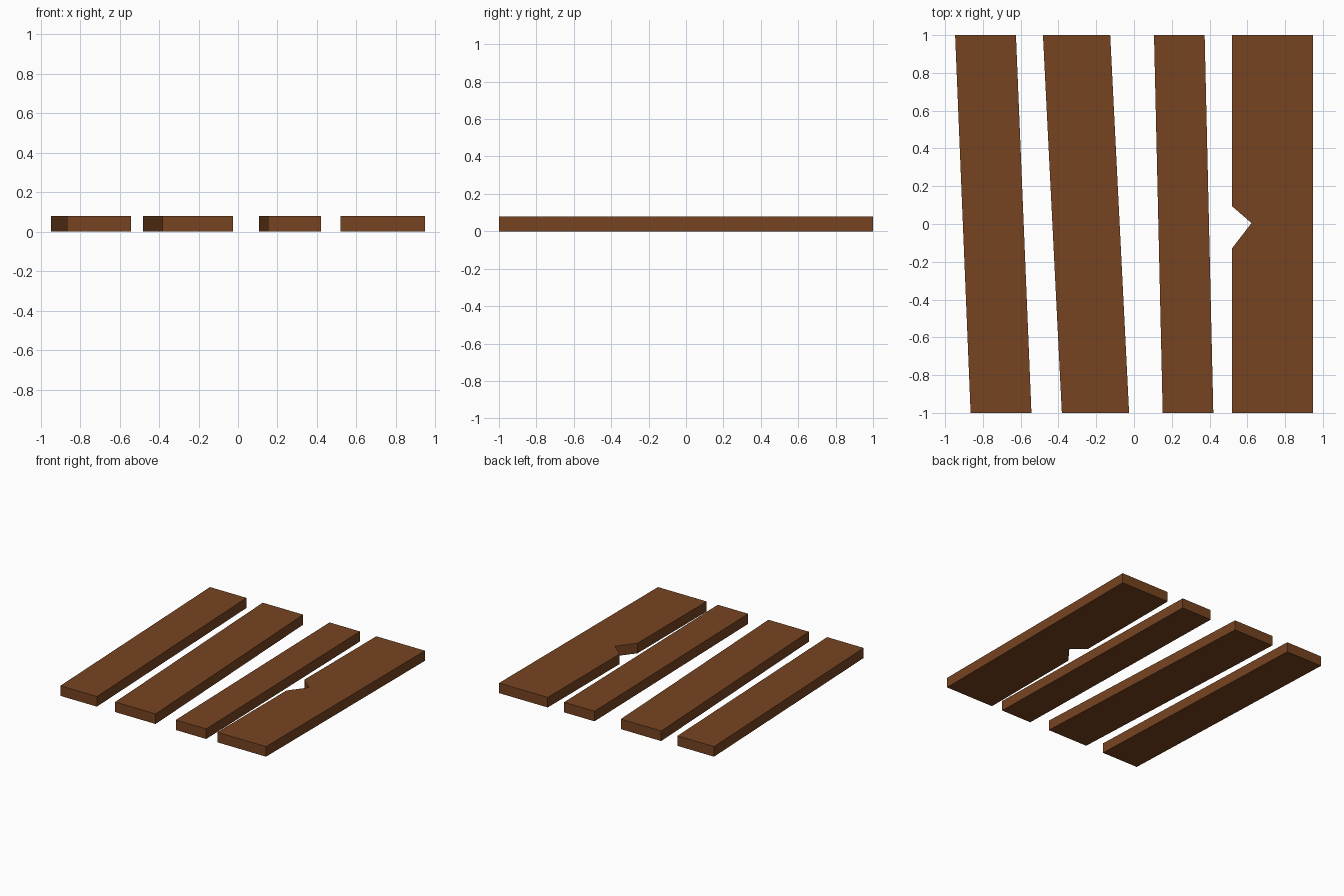
import bpy
import bmesh

if "Cube" in bpy.data.objects:
    bpy.data.objects.remove(bpy.data.objects["Cube"])

THICKNESS = 0.08

wood = bpy.data.materials.new("brown_wood")
wood.diffuse_color = (0.18, 0.057, 0.015, 1.0)
wood.use_nodes = True
wood.node_tree.nodes["Principled BSDF"].inputs["Base Color"].default_value = wood.diffuse_color


def plank(name, outline):
    """Extrude a flat counter-clockwise outline into a plank."""
    bm = bmesh.new()
    base = bm.faces.new([bm.verts.new((x, y, 0)) for x, y in outline])
    top = bmesh.ops.extrude_face_region(bm, geom=[base], use_keep_orig=True)
    for v in top["geom"]:
        if isinstance(v, bmesh.types.BMVert):
            v.co.z = THICKNESS
    bmesh.ops.recalc_face_normals(bm, faces=bm.faces)
    mesh = bpy.data.meshes.new(name)
    bm.to_mesh(mesh)
    bm.free()
    mesh.materials.append(wood)
    obj = bpy.data.objects.new(name, mesh)
    bpy.context.collection.objects.link(obj)


# Slanted planks: front-left x, back-left x, width
slanted = {
    "left_plank": (-0.865, -0.947, 0.322),
    "middle_left_plank": (-0.382, -0.482, 0.356),
    "middle_right_plank": (0.152, 0.106, 0.268),
}
for name, (front, back, width) in slanted.items():
    plank(name, [(front, -1), (front + width, -1), (back + width, 1), (back, 1)])

# Straight plank with a broken notch in its left edge
plank("notched_plank", [
    (0.518, -1), (0.947, -1), (0.947, 1), (0.518, 1),
    (0.518, 0.095), (0.622, 0.005), (0.518, -0.13),
])
